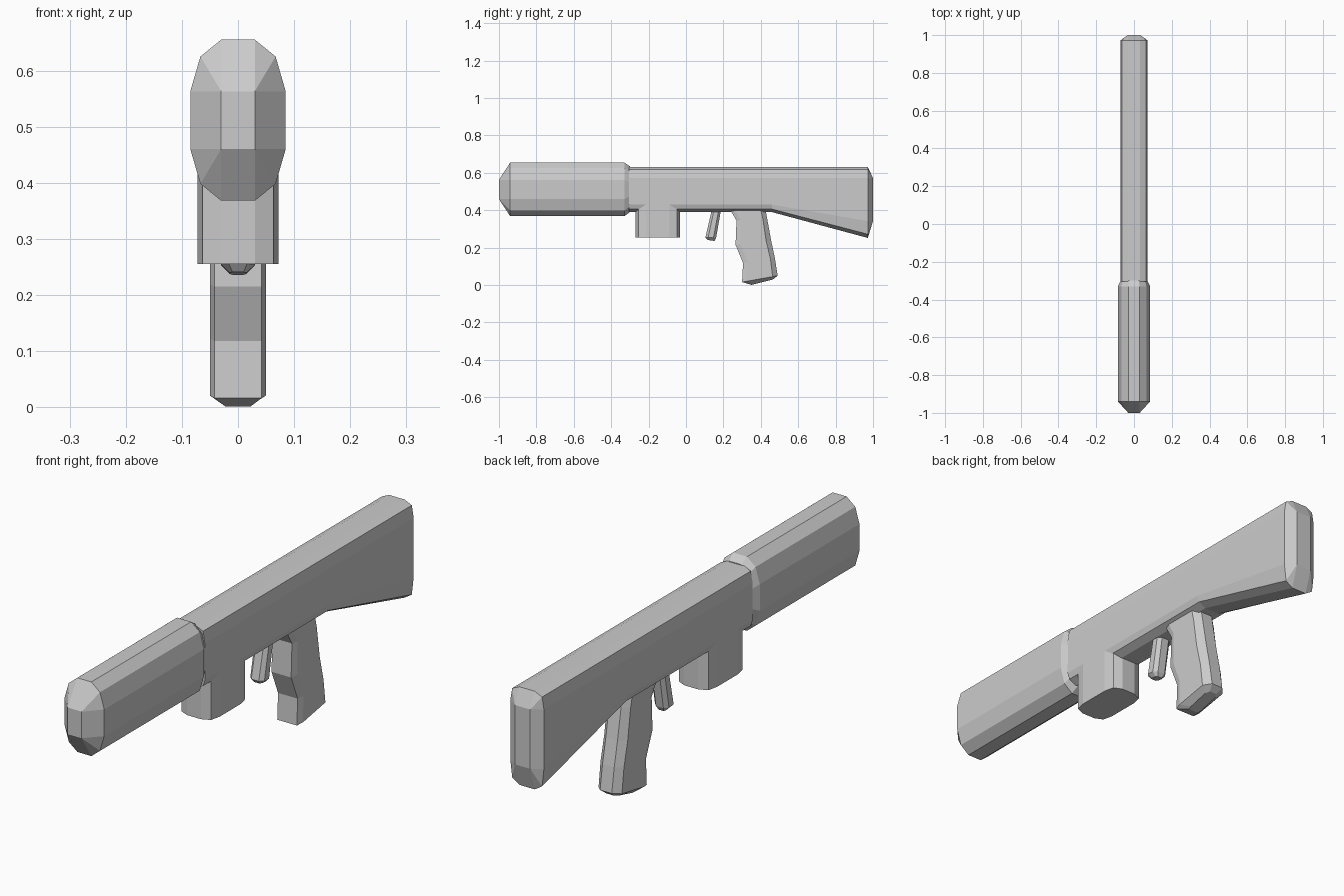
import bpy, bmesh

if "Cube" in bpy.data.objects:
    bpy.data.objects.remove(bpy.data.objects["Cube"])


def loft(name, rings):
    """Skin equal-length rings of points and cap both ends."""
    bm = bmesh.new()
    rows = [[bm.verts.new(p) for p in ring] for ring in rings]
    n = len(rows[0])
    for r, s in zip(rows, rows[1:]):
        for i in range(n):
            j = (i + 1) % n
            bm.faces.new((r[i], r[j], s[j], s[i]))
    bm.faces.new(rows[0])
    bm.faces.new(rows[-1])
    bmesh.ops.remove_doubles(bm, verts=bm.verts, dist=0.0005)
    bmesh.ops.recalc_face_normals(bm, faces=bm.faces)
    mesh = bpy.data.meshes.new(name)
    bm.to_mesh(mesh)
    bm.free()
    obj = bpy.data.objects.new(name, mesh)
    bpy.context.collection.objects.link(obj)
    return obj


def oval(a, b, w, lo, hi, c1, c2, d1=None, d2=None):
    """Twelve-sided section: corner cuts c1, c2 at the top and d1, d2 below."""
    d1 = c1 if d1 is None else d1
    d2 = c2 if d2 is None else d2
    half = [(a, hi), (b, hi - c1), (w, hi - c2),
            (w, lo + d2), (b, lo + d1), (a, lo)]
    return half + [(-x, h) for x, h in reversed(half)]


def upright(y, section):
    return [(x, y, z) for x, z in section]


def tilted(front, back, a, w, rear, cut=0.15):
    """Eight-sided section running from a front (y, z) to a back (y, z)."""
    half = [(a, 0), (w, cut), (w, 1 - cut), (rear, 1)]
    pts = half + [(-x, t) for x, t in reversed(half)]
    return [(x, front[0] + (back[0] - front[0]) * t,
             front[1] + (back[1] - front[1]) * t) for x, t in pts]


# fat front barrel with chamfered nose
full = oval(.03, .067, .085, .368, .655, .03, .092)
loft("front_barrel", [
    upright(-1.0, oval(.03, .03, .03, .46, .563, 0, 0)),
    upright(-.94, full),
    upright(-.33, full),
    upright(-.30, oval(.025, .058, .07, .39, .635, .03, .085)),
])

# receiver running into the flared stock
body = oval(.033, .064, .072, .39, .632, .014, .06, .016, .04)
loft("receiver_and_stock", [
    upright(-.305, body),
    upright(.46, body),
    upright(.972, oval(.033, .064, .072, .252, .632, .014, .06, .02, .09)),
    upright(1.0, oval(.033, .033, .033, .342, .572, 0, 0)),
])

# flat-bottomed magazine block
block = oval(.03, .063, .072, -.27, -.032, .015, .055)
loft("magazine_block", [[(x, y, z) for x, y in block] for z in (.255, .45)])

# trigger
loft("trigger", [
    tilted((.142, .42), (.19, .42), .016, .03, .016, .25),
    tilted((.104, .255), (.161, .252), .016, .03, .016, .25),
    tilted((.115, .241), (.152, .236), .01, .015, .01, .25),
])

# pistol grip with finger contour
levels = [((.235, .405), (.422, .42)),
          ((.27, .345), (.433, .36)),
          ((.265, .215), (.455, .24)),
          ((.305, .118), (.475, .145)),
          ((.30, .016), (.49, .05))]
rings = [tilted(f, b, .042, .05, .025, .14) for f, b in levels]
rings.append(tilted((.35, .001), (.465, .03), .022, .025, .015, .14))
loft("pistol_grip", rings)
